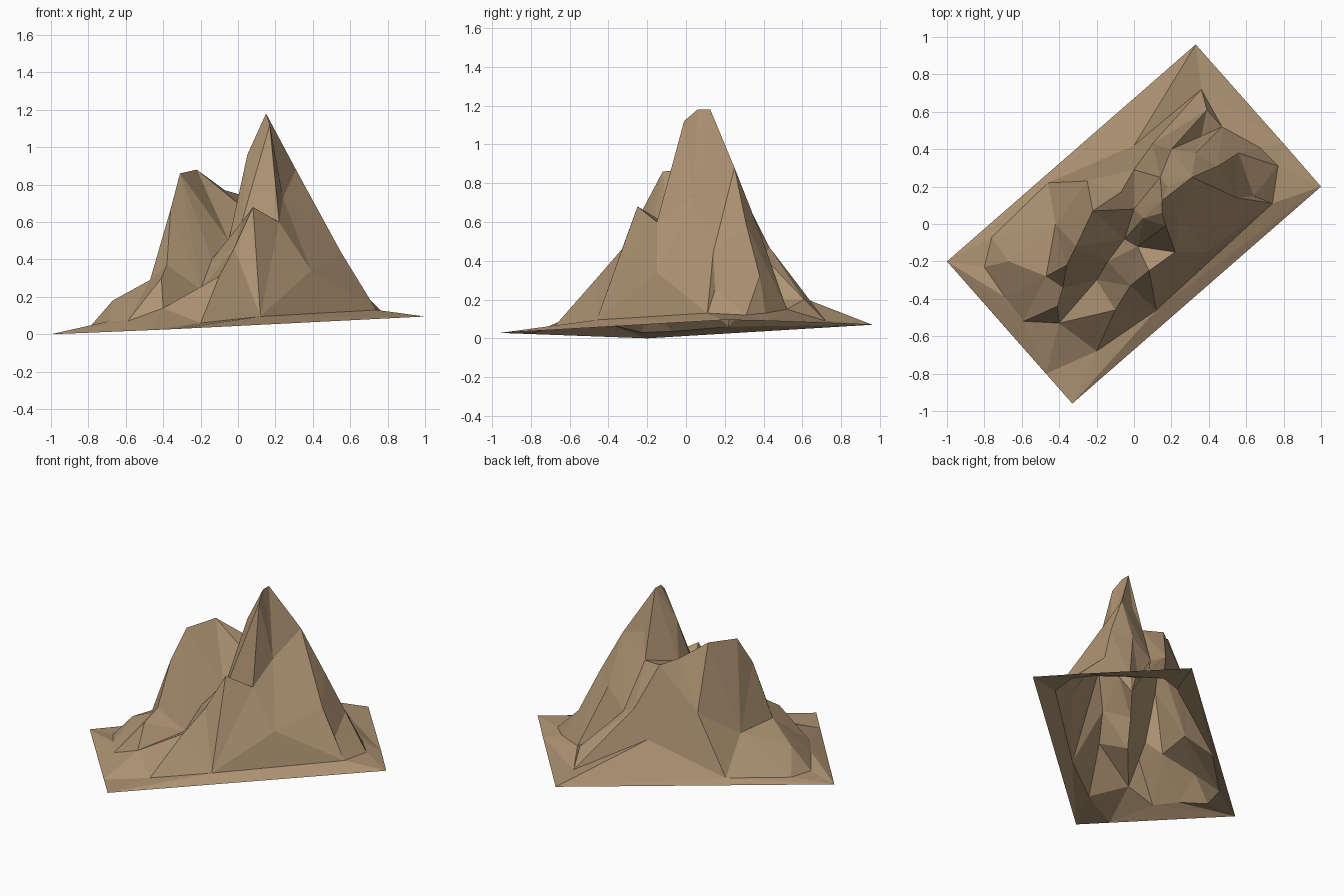
import bpy
from mathutils import Vector
from mathutils.geometry import delaunay_2d_cdt

if "Cube" in bpy.data.objects:
    bpy.data.objects.remove(bpy.data.objects["Cube"])

# Shared points where ridges branch
summit = (.15, .06, 1.18)
shoulder = (.17, -.01, 1.12)
east_knee = (.31, .25, .88)
west_top = (-.31, -.12, .86)
second_peak = (-.22, .07, .88)
south_knee = (.22, -.15, .6)
south_toe = (-.2, -.68, .06)
east_toe = (.74, .11, .13)
north_toe = (.36, .72, .09)
back_knee = (-.25, .23, .46)
west_knee = (-.47, -.28, .29)

# Ridge, spur and gully lines: each chain becomes crease edges in the terrain
chains = [
    # main ridge running down to the east
    [(.05, .03, .96), summit, (.15, .125, 1.18), east_knee, (.45, .31, .59),
     (.56, .38, .32), (.67, .41, .13)],
    # south ridge
    [summit, shoulder, south_knee, (.08, -.25, .68), (-.02, -.33, .46),
     (-.1, -.46, .31), south_toe],
    # southeast rib and face
    [shoulder, (.24, .04, .73), (.55, .14, .44), (.64, .15, .25), east_toe],
    [south_knee, (.39, -.15, .34), east_toe],
    # rear ridge, second peak and southwest spur
    [north_toe, (.39, .61, .2), (.1, .43, .47), (0, .29, .75),
     (-.07, .17, .77), second_peak, west_top, (-.36, -.22, .67),
     (-.38, -.34, .37), (-.41, -.44, .30), (-.59, -.52, .07)],
    # west spur
    [(-.36, -.22, .67), west_knee, (-.67, -.2, .18), (-.8, -.23, .03)],
    # back slope crease
    [second_peak, back_knee],
    [west_knee, (-.42, 0, .28), back_knee, (0, .42, .28), north_toe],
    # gully between the two peaks
    [(0, .08, .7), (-.05, -.08, .5), (-.14, -.2, .4), (-.2, -.30, .24),
     (-.4, -.53, .14)],
    # northeast valley and its small spur
    [(.18, .2, .9), (.14, .25, .73), (.2, .4, .42), (.36, .47, .2)],
    [east_knee, (.33, .38, .55), (.47, .52, .15)],
    # foot lines of the back and south slopes
    [(-.8, -.23, .03), (-.76, -.07, .035), (-.46, .22, .06)],
    [south_toe, (.12, -.46, .095), east_toe, (.77, .31, .12)],
]
# Single points on the faces
spots = [(.02, -.12, .6), (-.69, -.39, .07)]
# Slightly tilted ground sheet, with two points along its short sides
border = [(-1, -.2, 0), (-.47, -.8, .022), (-.33, -.96, .028),
          (1, .2, .095), (.8, .43, .09), (.33, .96, .07)]

points, edges = [], []
for chain in chains + [[p] for p in spots] + [border]:
    start = len(points)
    points += chain
    edges += [(i, i + 1) for i in range(start, len(points) - 1)]

# Triangulate in plan, then lift each vertex to its height
flat, _, faces, origin, _, _ = delaunay_2d_cdt(
    [Vector(p[:2]) for p in points], edges, [], 0, 1e-5)
verts = [(v.x, v.y, points[o[0]][2] if o else .1) for v, o in zip(flat, origin)]

mesh = bpy.data.meshes.new("mountain")
mesh.from_pydata(verts, [], faces)
mesh.update()
mountain = bpy.data.objects.new("mountain", mesh)
bpy.context.collection.objects.link(mountain)

rock = bpy.data.materials.new("tan_rock")
rock.diffuse_color = (.42, .29, .17, 1)
rock.use_nodes = True
rock.node_tree.nodes["Principled BSDF"].inputs["Base Color"].default_value = rock.diffuse_color
mesh.materials.append(rock)
